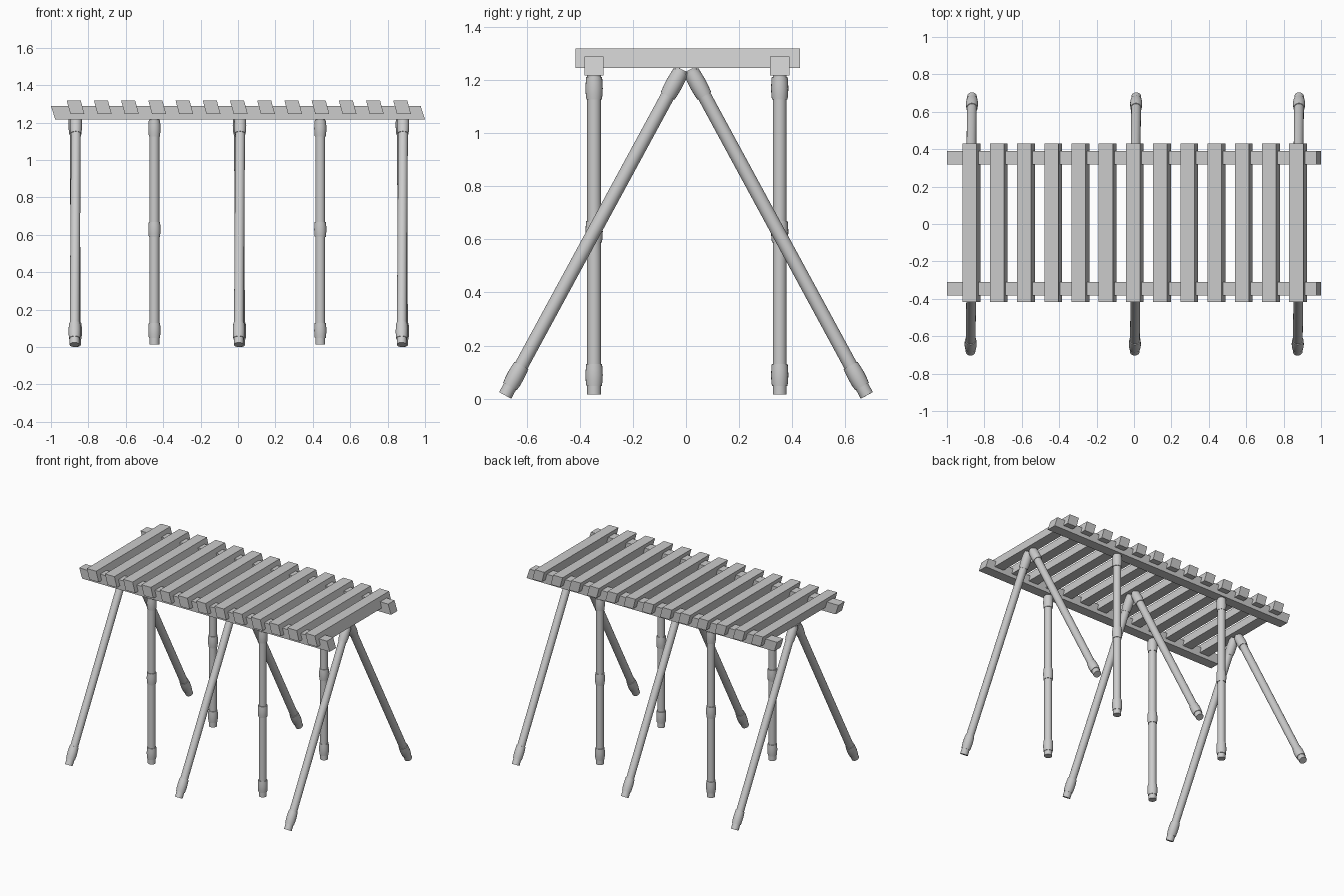
import bpy, bmesh, math
from mathutils import Vector

if "Cube" in bpy.data.objects:
    bpy.data.objects.remove(bpy.data.objects["Cube"])

grey = bpy.data.materials.new("plain grey")
grey.use_nodes = True
GREY = (0.6, 0.6, 0.6, 1)
grey.diffuse_color = GREY
grey.node_tree.nodes["Principled BSDF"].inputs["Base Color"].default_value = GREY


def add_object(name, bm):
    bmesh.ops.recalc_face_normals(bm, faces=bm.faces)
    mesh = bpy.data.meshes.new(name)
    bm.to_mesh(mesh)
    bm.free()
    mesh.materials.append(grey)
    obj = bpy.data.objects.new(name, mesh)
    bpy.context.collection.objects.link(obj)
    return obj


def slanted_beam(name, x0, x1, y0, y1, z0, z1, slant):
    """Beam whose bottom face is shifted along x."""
    bm = bmesh.new()
    bmesh.ops.create_cube(bm, size=1)
    for v in bm.verts:
        low = v.co.z < 0
        v.co = ((x0 if v.co.x < 0 else x1) + (slant if low else 0),
                y0 if v.co.y < 0 else y1,
                z0 if low else z1)
    return add_object(name, bm)


def lathe(name, profile, foot, direction, sides=20):
    """Closed round part from (radius, distance) rings along a direction."""
    bm = bmesh.new()
    rings = []
    for radius, dist in profile:
        rings.append([bm.verts.new((radius * math.cos(i * math.tau / sides),
                                    radius * math.sin(i * math.tau / sides), dist))
                      for i in range(sides)])
    for a, b in zip(rings, rings[1:]):
        for i in range(sides):
            j = (i + 1) % sides
            bm.faces.new((a[i], a[j], b[j], b[i]))
    bm.faces.new(rings[0])
    bm.faces.new(rings[-1])
    rotation = direction.to_track_quat("Z", "Y").to_matrix()
    for v in bm.verts:
        v.co = rotation @ v.co + foot
    obj = add_object(name, bm)
    bpy.ops.object.select_all(action="DESELECT")
    obj.select_set(True)
    bpy.context.view_layer.objects.active = obj
    bpy.ops.object.shade_smooth_by_angle(angle=math.radians(35))


def pole(name, foot, head, sleeves, r=0.026):
    """Tube with softly bulged sleeves at (start, end) distances from the foot."""
    foot, head = Vector(foot), Vector(head)
    axis = head - foot
    lathe(name, [(r, 0), (r, axis.length)], foot, axis)
    for i, (a, b) in enumerate(sleeves):
        h = b - a
        bulge = [(r * 1.13, a), (r * 1.22, a + h * 0.25), (r * 1.25, a + h * 0.5),
                 (r * 1.22, a + h * 0.75), (r * 1.15, b)]
        lathe(f"{name}_sleeve_{i + 1}", bulge, foot, axis)


# Deck: two long rails and thirteen slats
for side, y in (("front", -0.346), ("back", 0.353)):
    slanted_beam(f"{side}_rail", -1, 0.977, y - 0.036, y + 0.036, 1.217, 1.288, 0.023)
for i in range(13):
    x = -0.916 + i * 0.1455
    slanted_beam(f"slat_{i + 1}", x, x + 0.075, -0.416, 0.43, 1.245, 1.319, 0.02)

# Upright posts under the rails
for side, y in (("front", -0.346), ("back", 0.353)):
    for end, x in (("right", -0.447), ("left", 0.44)):
        pole(f"{side}_{end}_post", (x, y, 0.015), (x, y, 1.23),
             [(0.033, 0.115), (0.573, 0.655), (1.112, 1.196)])

# Splayed leg pairs
for place, x in (("right", -0.87), ("middle", 0.008), ("left", 0.879)):
    for side, s in (("front", -1), ("back", 1)):
        shift = 0.004 * s
        pole(f"{place}_{side}_leg", (x + shift, s * 0.681, 0.0125), (x - shift, s * 0.015, 1.24),
             [(0.038, 0.128), (1.283, 1.386)])
